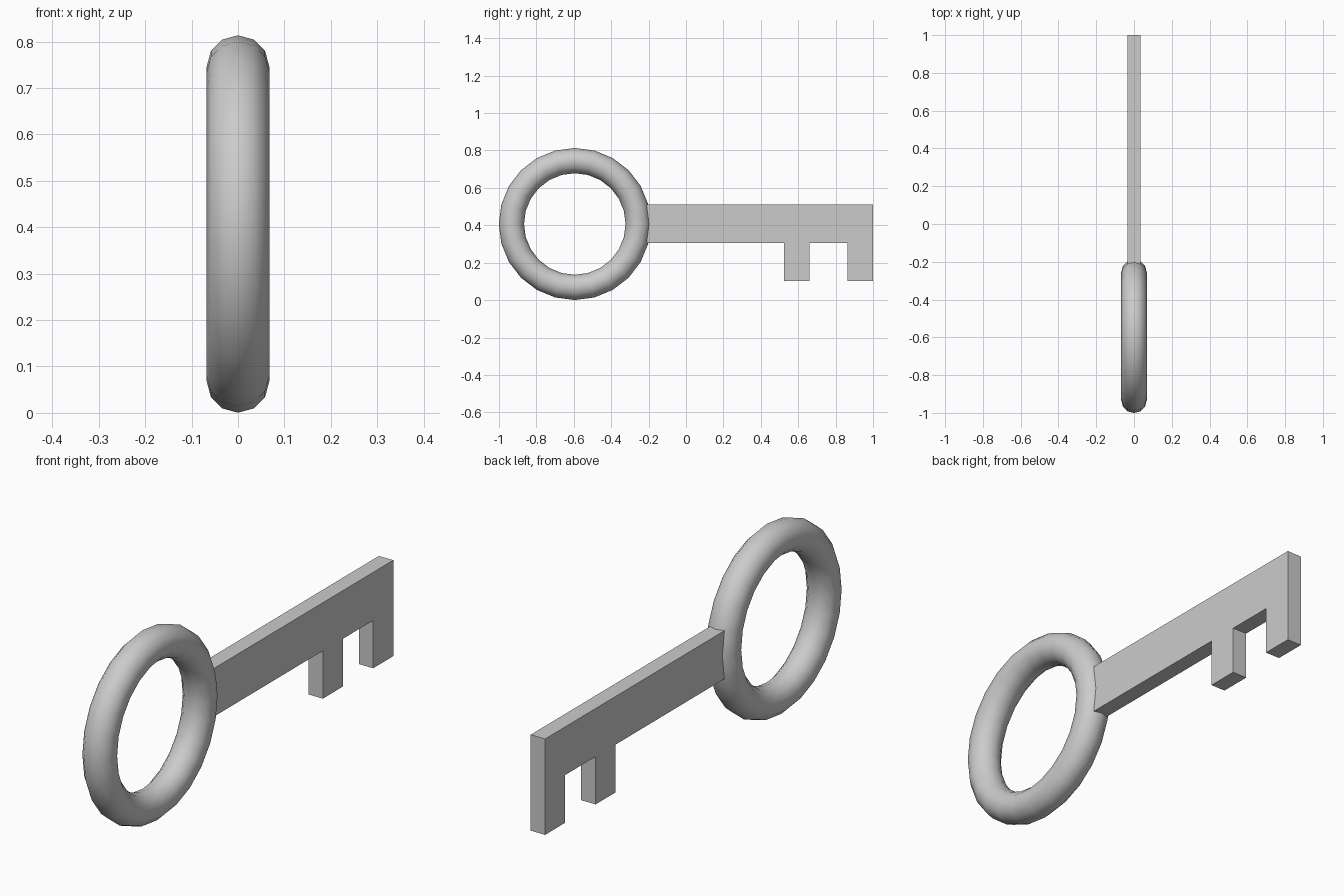
import bpy, bmesh
from math import radians

if "Cube" in bpy.data.objects:
    bpy.data.objects.remove(bpy.data.objects["Cube"])

# Ring handle, standing in the YZ plane
bpy.ops.mesh.primitive_torus_add(
    major_segments=24, minor_segments=12, major_radius=0.339, minor_radius=0.0675,
    location=(0, -0.5945, 0.407), rotation=(0, radians(90), 0))
ring = bpy.context.object
ring.name = "ring_handle"
bpy.ops.object.shade_smooth_by_angle(angle=radians(40))

# Flat shank with two teeth: one side profile (y, z), extruded along x
HALF = 0.034
TOP, LOW, TIP = 0.512, 0.306, 0.102
profile = [(-0.24, TOP), (-0.24, LOW),
           (0.524, LOW), (0.524, TIP), (0.659, TIP), (0.659, LOW),
           (0.864, LOW), (0.864, TIP), (1.0, TIP), (1.0, TOP)]
bm = bmesh.new()
face = bm.faces.new([bm.verts.new((-HALF, y, z)) for y, z in profile])
side = bmesh.ops.extrude_face_region(bm, geom=[face])["geom"]
bmesh.ops.translate(bm, vec=(2 * HALF, 0, 0),
                    verts=[v for v in side if isinstance(v, bmesh.types.BMVert)])
bmesh.ops.recalc_face_normals(bm, faces=bm.faces)
mesh = bpy.data.meshes.new("shank_with_teeth")
bm.to_mesh(mesh)
bm.free()
bpy.context.collection.objects.link(bpy.data.objects.new("shank_with_teeth", mesh))
